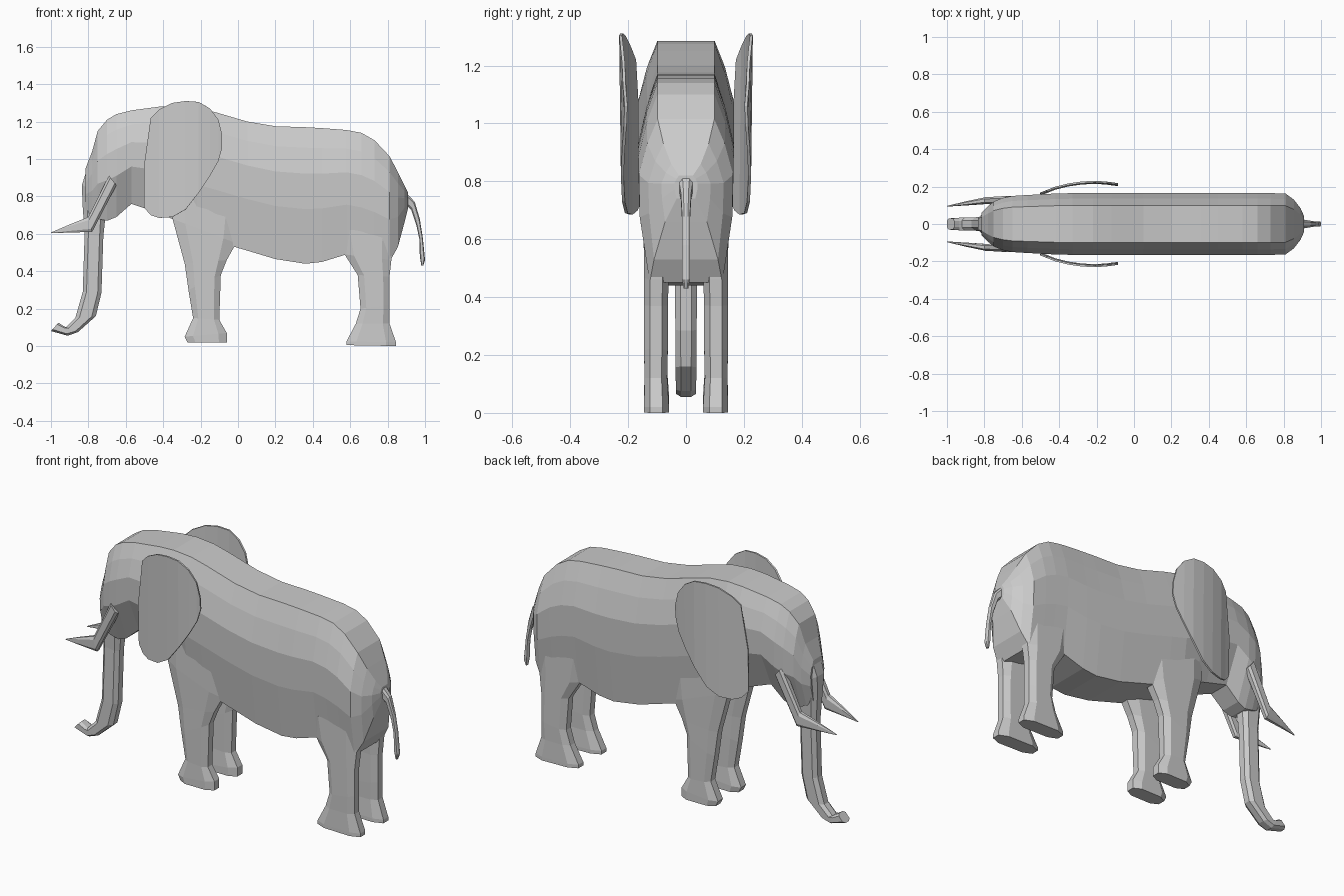
import bpy, bmesh
from mathutils import Vector


def loft(name, rings, mirror=False):
    """Skin equal-length closed rings, cap both ends, keep flat faces."""
    bm = bmesh.new()
    rows = [[bm.verts.new(p) for p in ring] for ring in rings]
    n = len(rows[0])
    for a, b in zip(rows, rows[1:]):
        for i in range(n):
            j = (i + 1) % n
            bm.faces.new((a[i], a[j], b[j], b[i]))
    bm.faces.new(rows[0])
    bm.faces.new(rows[-1])
    bmesh.ops.remove_doubles(bm, verts=bm.verts, dist=0.0005)
    return finish(name, bm, mirror)


def finish(name, bm, mirror):
    bmesh.ops.recalc_face_normals(bm, faces=bm.faces)
    me = bpy.data.meshes.new(name)
    bm.to_mesh(me)
    bm.free()
    ob = bpy.data.objects.new(name, me)
    bpy.context.collection.objects.link(ob)
    if mirror:
        m = ob.modifiers.new("Mirror", 'MIRROR')
        m.use_axis = (False, True, False)
        m.use_mirror_merge = False
    return ob


OCT = [(1, .5), (.6, 1), (-.6, 1), (-1, .5), (-1, -.5), (-.6, -1), (.6, -1), (1, -.5)]


def limb(name, sections, mirror=False):
    """Each section: front x, z, back x, z, centre y, half width."""
    rings = []
    for ax, az, bx, bz, y, w in sections:
        c = Vector(((ax + bx) / 2, y, (az + bz) / 2))
        d = Vector(((bx - ax) / 2, 0, (bz - az) / 2))
        rings.append([c + d * u + Vector((0, w * v, 0)) for u, v in OCT])
    return loft(name, rings, mirror)


# Body and head: x, top z, bottom z, half width, bottom width factor
stations = [
    (-.815, .95, .72, .06, .6), (-.78, 1.04, .69, .095, .5),
    (-.75, 1.15, .68, .12, .45), (-.70, 1.21, .67, .14, .4),
    (-.65, 1.24, .69, .15, .4), (-.57, 1.26, .76, .155, .4),
    (-.42, 1.28, .71, .163, .5), (-.33, 1.285, .67, .165, .65),
    (-.22, 1.275, .59, .165, .75), (-.12, 1.25, .56, .165, .77),
    (.05, 1.20, .51, .165, .77), (.20, 1.175, .465, .165, .77),
    (.36, 1.17, .44, .165, .77), (.45, 1.165, .45, .165, .77),
    (.58, 1.155, .49, .165, .77), (.66, 1.14, .475, .165, .77),
    (.73, 1.10, .46, .165, .77), (.81, 1.015, .45, .163, .77),
    (.855, .93, .53, .13, .85), (.89, .86, .66, .085, .85),
    (.91, .82, .74, .04, .8),
]
rings = []
for x, t, b, w, k in stations:
    h = t - b
    half = [(.6 * w, t), (.82 * w, b + .85 * h), (w, b + .66 * h),
            (w * .98, b + .4 * h), (w * k, b)]
    rings.append([(x, y, z) for y, z in half] + [(x, -y, z) for y, z in reversed(half)])
loft("body", rings)

# Trunk
limb("trunk", [
    (-.78, 1.03, -.62, 1.0, 0, .085), (-.835, .86, -.68, .80, 0, .062),
    (-.83, .74, -.71, .68, 0, .045), (-.82, .60, -.72, .585, 0, .038),
    (-.83, .29, -.73, .285, 0, .037), (-.87, .15, -.76, .16, 0, .036),
    (-.92, .10, -.855, .075, 0, .035), (-.935, .108, -.91, .055, 0, .034),
    (-.96, .125, -1.0, .08, 0, .03)])

# Tusks
limb("tusk", [
    (-.69, .91, -.65, .86, .125, .025), (-.80, .69, -.78, .61, .125, .018),
    (-.90, .65, -.90, .607, .11, .011), (-1.0, .607, -1.0, .603, .095, .002)], True)

# Legs
limb("front_leg", [
    (-.36, .80, .02, .80, .10, .045), (-.35, .68, -.01, .55, .102, .044),
    (-.285, .44, -.06, .46, .104, .041), (-.265, .30, -.092, .38, .104, .041),
    (-.24, .15, -.10, .14, .104, .039), (-.285, .05, -.06, .07, .102, .043),
    (-.27, .02, -.06, .02, .102, .043)], True)
limb("hind_leg", [
    (.54, .62, .83, .62, .10, .045), (.57, .49, .82, .46, .102, .043),
    (.64, .38, .81, .37, .104, .041), (.655, .20, .81, .22, .104, .041),
    (.63, .12, .81, .12, .104, .039), (.58, .025, .845, .02, .102, .043),
    (.58, .005, .845, 0, .102, .043)], True)

# Tail
limb("tail", [
    (.89, .76, .90, .82, 0, .025), (.925, .73, .945, .77, 0, .018),
    (.955, .64, .972, .68, 0, .013), (.97, .57, .988, .58, 0, .013),
    (.972, .48, 1.0, .46, 0, .014), (.98, .43, .99, .43, 0, .008)])

# Ears: x, y, top z, bottom z of each upright strip
strips = [
    (-.50, .163, .97, .74), (-.465, .177, 1.22, .70), (-.42, .195, 1.265, .685),
    (-.35, .212, 1.30, .69), (-.28, .222, 1.31, .73), (-.21, .226, 1.305, .82),
    (-.15, .222, 1.27, .91), (-.105, .216, 1.21, .99), (-.085, .213, 1.13, 1.06)]
bm = bmesh.new()
cols = [(bm.verts.new((x, y, t)), bm.verts.new((x, y - .006, b))) for x, y, t, b in strips]
for (a, b), (c, d) in zip(cols, cols[1:]):
    bm.faces.new((a, b, d, c))
ear = finish("ear", bm, False)
s = ear.modifiers.new("Thickness", 'SOLIDIFY')
s.thickness = .01
s.offset = 0
m = ear.modifiers.new("Mirror", 'MIRROR')
m.use_axis = (False, True, False)
m.use_mirror_merge = False
